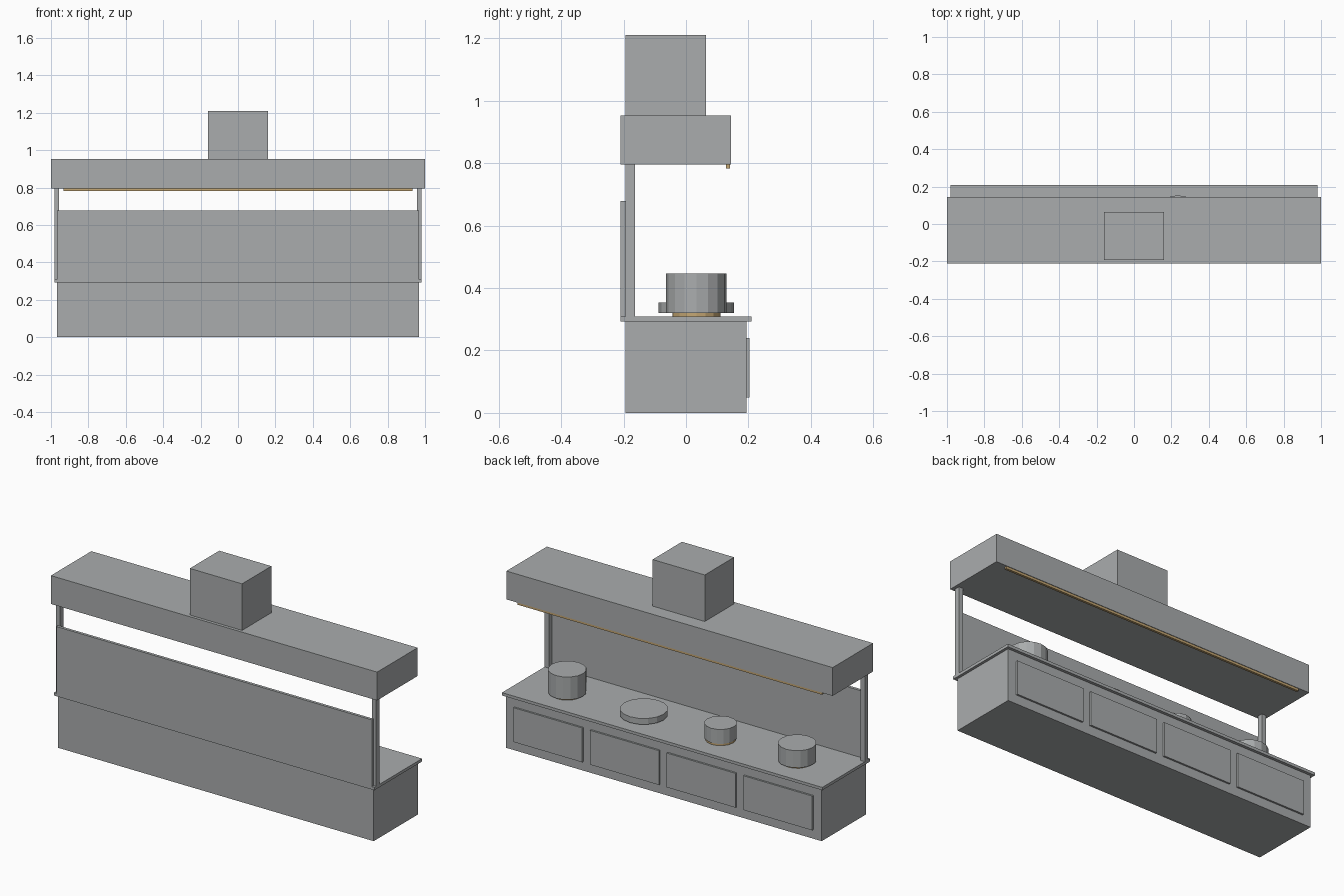
import bpy

if "Cube" in bpy.data.objects:
    bpy.data.objects.remove(bpy.data.objects["Cube"])


def make_material(name, rgb):
    m = bpy.data.materials.new(name)
    m.diffuse_color = (*rgb, 1.0)
    m.use_nodes = True
    m.node_tree.nodes["Principled BSDF"].inputs["Base Color"].default_value = m.diffuse_color
    return m


steel = make_material("brushed_steel", (0.40, 0.415, 0.42))
amber = make_material("warm_amber", (0.55, 0.38, 0.17))


def box(name, x, y, z, mat):
    """Box from (min, max) pairs on each axis."""
    bpy.ops.mesh.primitive_cube_add(size=1, location=[sum(p) / 2 for p in (x, y, z)])
    ob = bpy.context.object
    ob.name = name
    ob.scale = [p[1] - p[0] for p in (x, y, z)]
    bpy.ops.object.transform_apply(location=False, rotation=False, scale=True)
    ob.data.materials.append(mat)
    return ob


def drum(name, x, radius, z0, z1, mat, sides=16):
    """Upright flat-sided cylinder on the cooking line."""
    bpy.ops.mesh.primitive_cylinder_add(vertices=sides, radius=radius, depth=z1 - z0,
                                        location=(x, 0.033, (z0 + z1) / 2))
    ob = bpy.context.object
    ob.name = name
    ob.data.materials.append(mat)
    return ob


# Counter body, worktop and rear splash panel
box("cabinet", (-0.967, 0.967), (-0.193, 0.193), (0, 0.292), steel)
box("worktop", (-0.982, 0.982), (-0.209, 0.209), (0.292, 0.308), steel)
box("splash_panel", (-0.967, 0.967), (-0.209, -0.193), (0.308, 0.678), steel)

# Posts carrying the hood
for side, s in (("left", -1), ("right", 1)):
    box("post_" + side, sorted((s * 0.956, s * 0.982)), (-0.193, -0.164),
        (0.308, 0.795), steel)

# Hood, duct and light strip
box("hood", (-1, 1), (-0.21, 0.144), (0.795, 0.952), steel)
box("duct", (-0.16, 0.16), (-0.193, 0.064), (0.952, 1.21), steel)
box("light_strip", (-0.933, 0.933), (0.128, 0.141), (0.782, 0.795), amber)

# Four stations: door, burner and cooking vessel (radius, top height)
stations = [
    (-0.705, "medium_pot", 0.097, 0.415),
    (-0.235, "small_pot", 0.082, 0.40),
    (0.235, "wide_pan", 0.121, 0.353),
    (0.705, "tall_pot", 0.097, 0.446),
]
for i, (x, name, radius, top) in enumerate(stations, 1):
    box(f"door_{i}", (x - 0.211, x + 0.211), (0.193, 0.203), (0.05, 0.24), steel)
    drum(f"burner_{i}", x, 0.077, 0.308, 0.32, amber)
    drum(name, x, radius, 0.32, top, steel)
